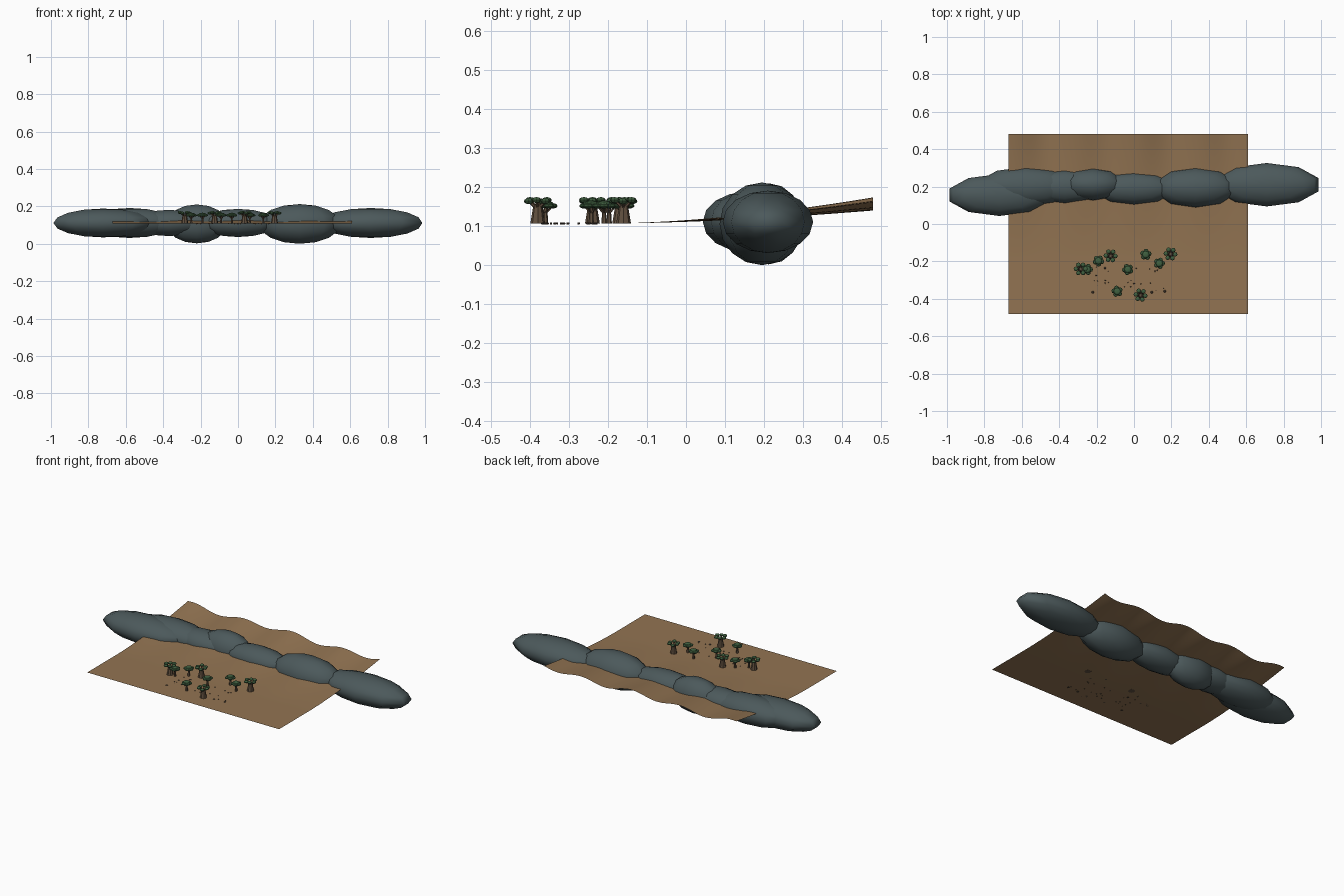
import bpy, bmesh, math, random
from mathutils import Matrix, Vector

if "Cube" in bpy.data.objects:
    bpy.data.objects.remove(bpy.data.objects["Cube"])

random.seed(4)
GROUND_Z = 0.107


def material(name, rgb):
    m = bpy.data.materials.new(name)
    m.diffuse_color = (*rgb, 1)
    m.use_nodes = True
    m.node_tree.nodes["Principled BSDF"].inputs["Base Color"].default_value = m.diffuse_color
    return m


EARTH = material("dry earth", (0.29, 0.175, 0.085))
SLATE = material("slate hill", (0.072, 0.1, 0.105))
BARK = material("bark", (0.12, 0.08, 0.05))
LEAF = material("leaf green", (0.05, 0.115, 0.05))
STONE = material("dark stone", (0.07, 0.05, 0.035))


def finish(bm, name, mats, smooth=False):
    me = bpy.data.meshes.new(name)
    bm.to_mesh(me)
    bm.free()
    for m in mats:
        me.materials.append(m)
    if smooth:
        for p in me.polygons:
            p.use_smooth = True
    ob = bpy.data.objects.new(name, me)
    bpy.context.collection.objects.link(ob)
    return ob


def paint(verts, index):
    for f in {f for v in verts for f in v.link_faces}:
        f.material_index = index


def ball(bm, pos, size, index=0, seg=8, rings=6):
    mat = Matrix.Translation(pos) @ Matrix.Diagonal((*size, 1))
    r = bmesh.ops.create_uvsphere(bm, u_segments=seg, v_segments=rings, radius=1, matrix=mat)
    paint(r["verts"], index)


def limb(bm, a, b, r1, r2, index=0, seg=8):
    a, b = Vector(a), Vector(b)
    d = b - a
    mat = Matrix.Translation((a + b) / 2) @ d.to_track_quat("Z", "Y").to_matrix().to_4x4()
    r = bmesh.ops.create_cone(bm, cap_ends=True, segments=seg, radius1=r1, radius2=r2,
                              depth=d.length, matrix=mat)
    paint(r["verts"], index)


# ground sheet: flat in front, rising in ripples at the back
bm = bmesh.new()
bmesh.ops.create_grid(bm, x_segments=64, y_segments=40, size=1)
for v in bm.verts:
    x, y = -0.03 + 0.64 * v.co.x, 0.48 * v.co.y
    t = max(0, (y + 0.2) / 0.68) ** 1.7
    wave = 0.7 * math.sin(19 * x + 1) + 0.3 * math.sin(9 * x + 2)
    v.co = (x, y, GROUND_Z + t * (0.05 + 0.018 * wave))
finish(bm, "ground", [EARTH], True)

# hill ridge: (x, y, x radius, y radius, z radius)
hills = [(-0.72, 0.155, 0.28, 0.112, 0.077), (-0.58, 0.20, 0.26, 0.105, 0.08),
         (-0.37, 0.20, 0.2, 0.09, 0.07), (-0.22, 0.212, 0.17, 0.088, 0.104),
         (0.0, 0.19, 0.22, 0.088, 0.075), (0.33, 0.195, 0.23, 0.109, 0.106),
         (0.71, 0.21, 0.29, 0.116, 0.08)]
for i, (x, y, rx, ry, rz) in enumerate(hills):
    bm = bmesh.new()
    z = 0.106 if rz > 0.1 else 0.111
    ball(bm, (x, y, z), (rx, ry, rz), seg=10, rings=8)
    finish(bm, f"hill_{i + 1}", [SLATE], True)


# thick-trunked trees with a ring of leaf clumps
def thick_tree(x, y, i):
    bm = bmesh.new()
    z = GROUND_Z
    limb(bm, (x, y, z), (x, y, z + 0.024), 0.019, 0.015)
    limb(bm, (x, y, z + 0.024), (x, y, z + 0.048), 0.015, 0.011)
    n = 6
    for k in range(n):
        a = 2 * math.pi * k / n + i
        c, s = math.cos(a), math.sin(a)
        tip = (x + 0.025 * c, y + 0.025 * s, z + 0.057 + 0.003 * (k % 2))
        limb(bm, (x + 0.006 * c, y + 0.006 * s, z + 0.042), tip, 0.005, 0.003, seg=5)
        ball(bm, tip, (0.0125, 0.0125, 0.0075), 1)
    finish(bm, f"thick_tree_{i + 1}", [BARK, LEAF])


# slender trees with a flat canopy
def flat_tree(x, y, i):
    bm = bmesh.new()
    z = GROUND_Z
    limb(bm, (x, y, z), (x, y, z + 0.044), 0.007, 0.004, seg=6)
    ball(bm, (x, y, z + 0.05), (0.021, 0.021, 0.009), 1)
    for k in range(5):
        a = 2 * math.pi * k / 5 + i
        px, py = x + 0.017 * math.cos(a), y + 0.017 * math.sin(a)
        limb(bm, (x, y, z + 0.025), (px, py, z + 0.043), 0.003, 0.002, seg=5)
        ball(bm, (px, py, z + 0.045), (0.014, 0.014, 0.007), 1)
    finish(bm, f"flat_tree_{i + 1}", [BARK, LEAF])


for i, p in enumerate([(-0.285, -0.24), (-0.125, -0.17), (0.195, -0.16), (0.035, -0.38)]):
    thick_tree(*p, i)
for i, p in enumerate([(-0.25, -0.243), (-0.19, -0.197), (-0.033, -0.243), (-0.09, -0.36),
                       (0.063, -0.163), (0.135, -0.21)]):
    flat_tree(*p, i)

# scattered stones
bm = bmesh.new()
for x, y in [(-0.22, -0.365), (0.095, -0.365), (0.165, -0.36), (-0.155, -0.235)]:
    ball(bm, (x, y, GROUND_Z), (0.007, 0.007, 0.003), seg=6, rings=4)
for k in range(24):
    r = random.uniform(0.002, 0.004)
    ball(bm, (random.uniform(-0.24, 0.2), random.uniform(-0.36, -0.22), GROUND_Z),
         (r, r, 0.003), seg=6, rings=4)
finish(bm, "stones", [STONE])
